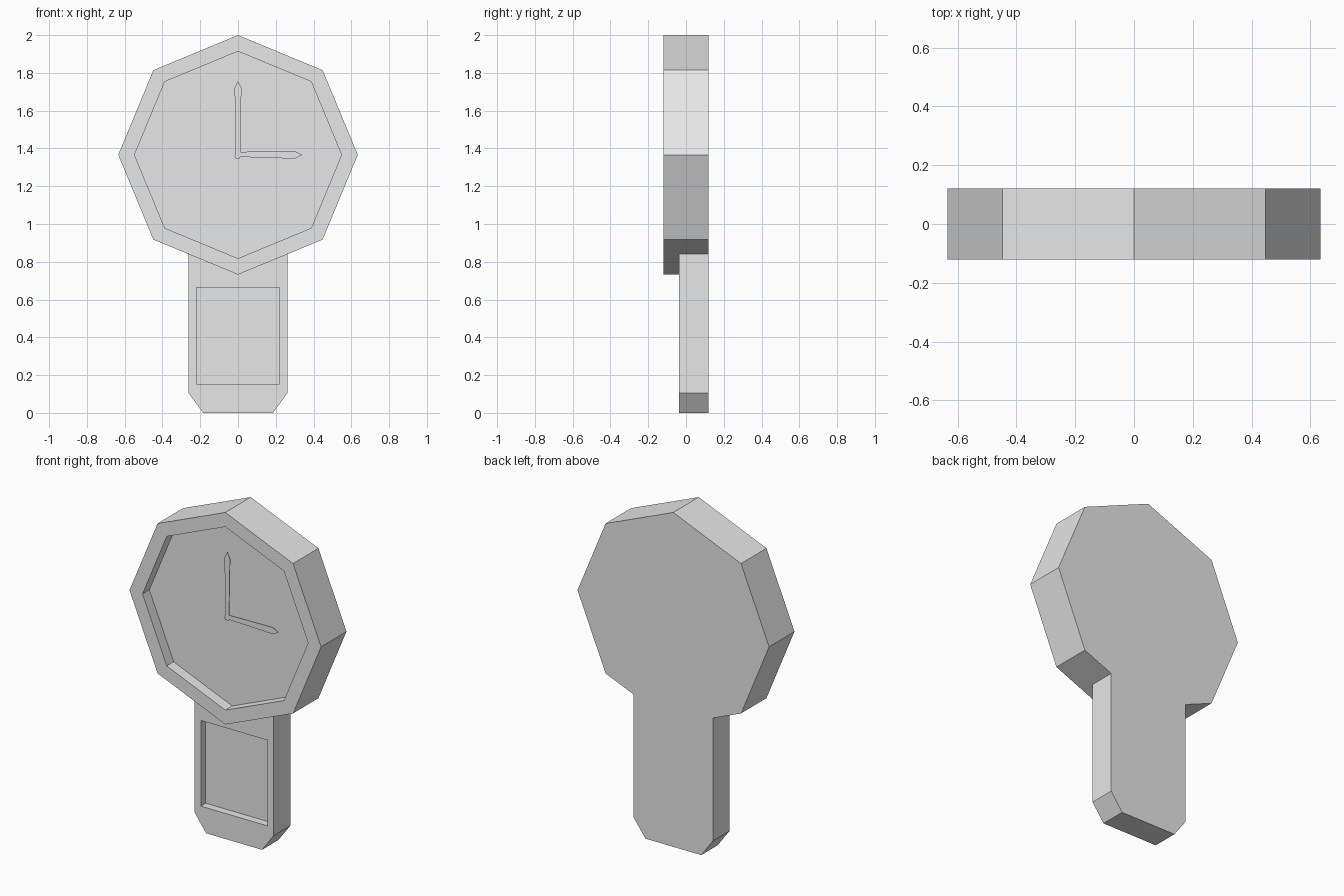
import bpy, bmesh, math

old = bpy.data.objects.get("Cube")
if old:
    bpy.data.objects.remove(old, do_unlink=True)

# Single plain grey for every part
GREY = (0.8, 0.8, 0.8, 1.0)
grey = bpy.data.materials.new("light grey")
grey.use_nodes = True
grey.diffuse_color = GREY
grey.node_tree.nodes["Principled BSDF"].inputs["Base Color"].default_value = GREY

FRONT, BACK = -0.12, 0.12
RADIUS = 0.634
CENTRE = 2 - RADIUS


def prism(name, outline, y0, y1):
    """Extrude an (x, z) outline from y0 back to y1."""
    bm = bmesh.new()
    face = bm.faces.new([bm.verts.new((x, y0, z)) for x, z in outline])
    new = bmesh.ops.extrude_face_region(bm, geom=[face], use_keep_orig=True)["geom"]
    for v in new:
        if isinstance(v, bmesh.types.BMVert):
            v.co.y = y1
    bmesh.ops.recalc_face_normals(bm, faces=bm.faces)
    mesh = bpy.data.meshes.new(name)
    bm.to_mesh(mesh)
    bm.free()
    mesh.materials.append(grey)
    obj = bpy.data.objects.new(name, mesh)
    bpy.context.collection.objects.link(obj)
    return obj


def recess(obj, outline, y0, depth):
    """Sink a pocket of the given outline into the front of obj."""
    cutter = prism("recess_cutter", outline, y0 - 0.1, y0 + depth)
    cutter.hide_render = True
    mod = obj.modifiers.new("recess", 'BOOLEAN')
    mod.operation = 'DIFFERENCE'
    mod.solver = 'EXACT'
    mod.object = cutter
    bpy.context.view_layer.objects.active = obj
    bpy.ops.object.modifier_apply(modifier=mod.name)
    bpy.data.objects.remove(cutter, do_unlink=True)


def octagon(r):
    return [(r * math.sin(i * math.pi / 4), CENTRE + r * math.cos(i * math.pi / 4))
            for i in range(8)]


def mirrored(half):
    """Complete a right-hand outline with its left-hand mirror."""
    return half + [(-x, z) for x, z in reversed(half) if x > 0]


# Octagonal clock case with a sunken dial
case = prism("clock_case", octagon(RADIUS), FRONT, BACK)
recess(case, octagon(0.548), FRONT, 0.065)

# Pendulum box, its top fitted to the underside of the case
w = 0.262
z_join = CENTRE - RADIUS + w * math.tan(math.pi / 8)
box_front = -0.037
box = prism("pendulum_box", mirrored([(0, CENTRE - RADIUS), (w, z_join), (w, 0.105), (0.185, 0)]),
            box_front, BACK)
recess(box, mirrored([(0.22, 0.665), (0.22, 0.153)]), box_front, 0.046)

# Clock hands: one thin plate with two pointed arms
prism("clock_hands", [
    (-0.018, 1.72), (0, 1.757), (0.018, 1.72), (0.012, 1.382),
    (0.30, 1.386), (0.34, 1.366), (0.30, 1.346), (0.012, 1.355),
    (0.008, 1.347), (-0.014, 1.347), (-0.018, 1.36), (-0.012, 1.385),
], -0.102, -0.098)
